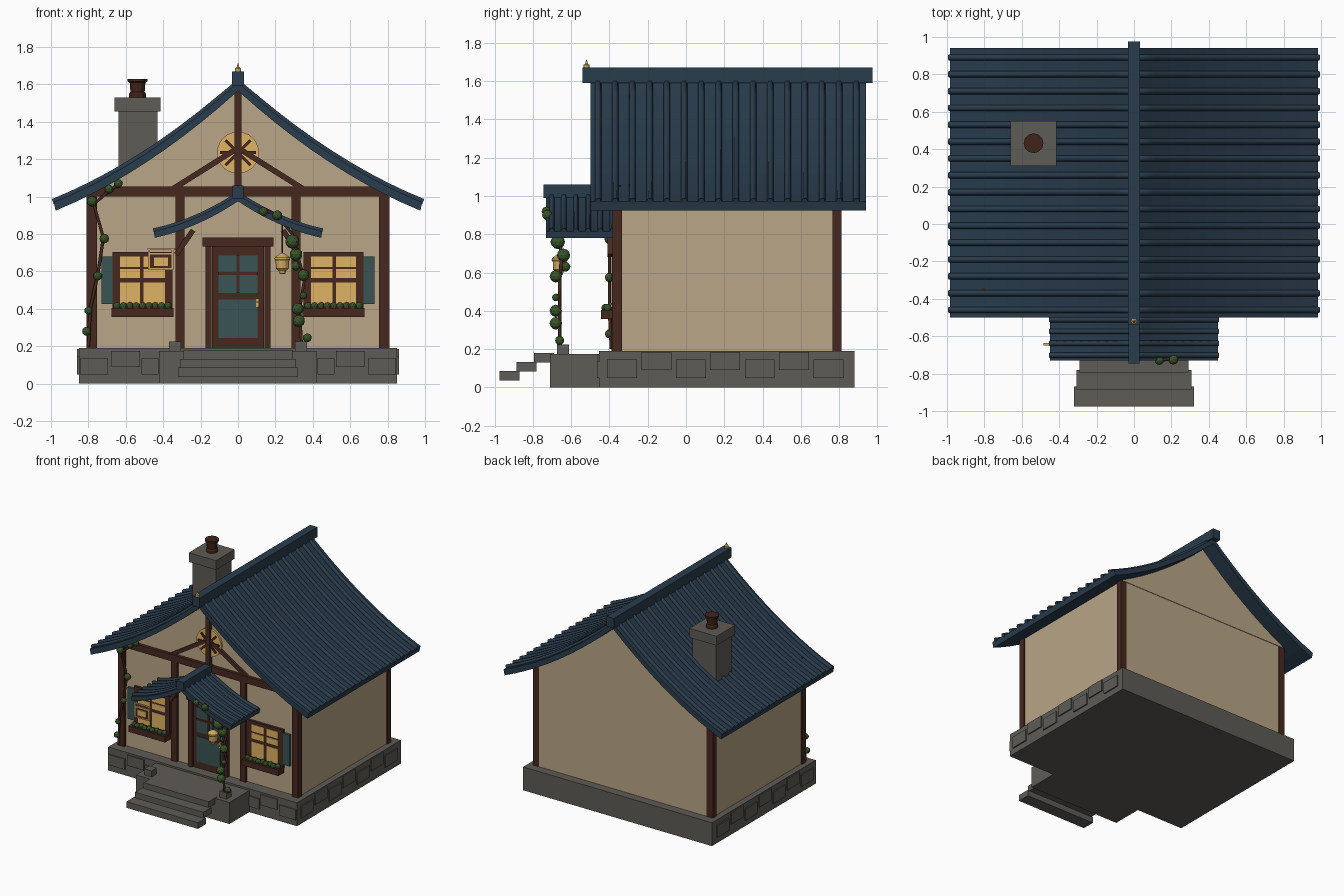
import bpy, bmesh, math
from mathutils import Vector, Matrix

if "Cube" in bpy.data.objects:
    bpy.data.objects.remove(bpy.data.objects["Cube"])


def material(name, *rgb):
    m = bpy.data.materials.new(name)
    m.use_nodes = True
    colour = [(c / 255) ** 2.2 for c in rgb] + [1]
    m.diffuse_color = colour
    shader = m.node_tree.nodes["Principled BSDF"]
    shader.inputs["Base Color"].default_value = colour
    shader.inputs["Roughness"].default_value = 0.9
    return m


PLASTER = material("plaster", 184, 164, 134)
STONE = material("stone", 95, 92, 87)
TIMBER = material("timber", 72, 45, 36)
SLATE = material("blue_slate", 45, 62, 77)
TEAL = material("teal_paint", 60, 84, 84)
GLOW = material("warm_window", 222, 178, 100)
BRASS = material("brass", 208, 168, 98)
LEAF = material("leaf_green", 60, 86, 46)
CLAY = material("dark_clay", 66, 40, 30)


def finish(name, bm, mat):
    mesh = bpy.data.meshes.new(name)
    bmesh.ops.recalc_face_normals(bm, faces=bm.faces)
    bm.to_mesh(mesh)
    bm.free()
    mesh.materials.append(mat)
    obj = bpy.data.objects.new(name, mesh)
    bpy.context.collection.objects.link(obj)
    return obj


def box(name, mat, x, y, z):
    """Box from (low, high) pairs."""
    bm = bmesh.new()
    bmesh.ops.create_cube(bm, size=1)
    for v in bm.verts:
        v.co = [(a + b) / 2 + c * (b - a) for c, (a, b) in zip(v.co, (x, y, z))]
    return finish(name, bm, mat)


def side(s, a, b):
    """Mirror a range of x to the side s."""
    return tuple(sorted((s * a, s * b)))


def bar(name, mat, p, q, width, y):
    """Straight bar between two (x, z) points."""
    (px, pz), (qx, qz) = p, q
    length = math.hypot(qx - px, qz - pz)
    obj = box(name, mat, (-length / 2, length / 2), y, (-width / 2, width / 2))
    obj.rotation_euler.y = -math.atan2(qz - pz, qx - px)
    obj.location = ((px + qx) / 2, 0, (pz + qz) / 2)


def prism(name, mat, outline, y0, y1):
    """Extrude an (x, z) outline along y."""
    bm = bmesh.new()
    face = bm.faces.new([bm.verts.new((x, y0, z)) for x, z in outline])
    out = bmesh.ops.extrude_face_region(bm, geom=[face])["geom"]
    bmesh.ops.translate(bm, vec=(0, y1 - y0, 0),
                        verts=[v for v in out if isinstance(v, bmesh.types.BMVert)])
    return finish(name, bm, mat)


def lathe(name, mat, centre, profile, sides=12):
    """Turn a (radius, height) profile about a vertical axis."""
    bm = bmesh.new()
    verts = [bm.verts.new((r, 0, z)) for r, z in profile]
    edges = [bm.edges.new(pair) for pair in zip(verts, verts[1:])]
    bmesh.ops.spin(bm, geom=verts + edges, axis=(0, 0, 1), cent=(0, 0, 0),
                   angle=math.tau, steps=sides, use_duplicate=False)
    bmesh.ops.remove_doubles(bm, verts=bm.verts, dist=0.0005)
    finish(name, bm, mat).location = centre


def tubes(name, mat, paths, radius):
    curve = bpy.data.curves.new(name, "CURVE")
    curve.dimensions = "3D"
    curve.bevel_depth, curve.bevel_resolution = radius, 1
    curve.use_fill_caps = True
    for path in paths:
        spline = curve.splines.new("POLY")
        spline.points.add(len(path) - 1)
        for point, co in zip(spline.points, path):
            point.co = (*co, 1)
    curve.materials.append(mat)
    bpy.context.collection.objects.link(bpy.data.objects.new(name, curve))


def leaves(name, spots):
    """Clumps of foliage from (x, y, z, radius)."""
    bm = bmesh.new()
    for x, y, z, r in spots:
        bmesh.ops.create_icosphere(bm, subdivisions=2, radius=r,
                                   matrix=Matrix.Translation((x, y, z)))
    finish(name, bm, LEAF)


# Swept roofs
def slope(x, half, top, eave, sag):
    t = abs(x) / half
    return top - (top - eave) * t - 4 * sag * t * (1 - t)


def roof(name, half, top, eave, sag, thick, y0, y1, ribs, radius):
    n = 10
    xs = [half * i / n for i in range(-n, n + 1)]
    upper = [(x, slope(x, half, top, eave, sag)) for x in xs]
    lower = [(x * 0.99, z - thick) for x, z in upper]
    prism(name, SLATE, upper + lower[::-1], y0, y1)
    gap = (y1 - y0) / ribs
    rows = [y0 + gap * (i + 0.45) for i in range(ribs)]
    tubes(name + "_ribs", SLATE, [[(x * 1.005, y, z + 0.003) for x, z in upper] for y in rows], radius)
    return lower


under = roof("main_roof", 0.985, 1.61, 0.97, 0.06, 0.045, -0.5, 0.94, 16, 0.017)
roof("porch_roof", 0.45, 1.01, 0.815, 0.025, 0.035, -0.73, -0.35, 6, 0.014)
box("main_ridge", SLATE, (-0.033, 0.033), (-0.54, 0.975), (1.59, 1.67))
box("porch_ridge", SLATE, (-0.03, 0.03), (-0.745, -0.35), (0.99, 1.06))
lathe("ridge_finial", BRASS, (0, -0.52, 1.67), [(0, 0), (0.016, 0), (0.016, 0.015), (0.008, 0.02), (0, 0.045)])

# Walls and gables
box("walls", PLASTER, (-0.8, 0.8), (-0.36, 0.81), (0.18, 1.0))
gable = [(-0.8, 1.0)] + [p for p in under if abs(p[0]) < 0.79] + [(0.8, 1.0)]
prism("front_gable", PLASTER, gable, -0.36, -0.33)
prism("back_gable", PLASTER, gable, 0.77, 0.815)

# Stone base, with raised blocks on the front and sides
box("foundation", STONE, (-0.85, 0.85), (-0.455, 0.88), (0, 0.19))
for s in (-1, 1):
    for i in range(7):
        y, z = -0.335 + 0.18 * i, 0.05 + 0.04 * (i % 2)
        box("side_block", STONE, side(s, 0.84, 0.86), (y - 0.078, y + 0.078), (z, z + 0.095))
    for i, x in enumerate((0.47, 0.6, 0.77)):
        z = 0.05 + 0.04 * (i % 2)
        w = 0.045 if i == 0 else 0.075
        box("front_block", STONE, side(s, x - w, x + w), (-0.465, -0.44), (z, z + 0.085))
    box("porch_pedestal", STONE, side(s, 0.305, 0.37), (-0.675, -0.61), (0.17, 0.225))
box("porch_floor", STONE, (-0.42, 0.42), (-0.71, -0.45), (0, 0.175))
for i in range(3):
    w, y, z = 0.322 - 0.015 * i, -0.975 + 0.09 * i, 0.035 + 0.047 * i
    box("step", STONE, (-w, w), (y, y + 0.105), (z, z + 0.05))

# Chimney
box("chimney_shaft", STONE, (-0.64, -0.43), (0.33, 0.53), (1.0, 1.46))
box("chimney_cap", STONE, (-0.66, -0.415), (0.31, 0.55), (1.455, 1.53))
lathe("chimney_pot", CLAY, (-0.537, 0.432, 1.52),
      [(0, 0), (0.045, 0), (0.045, 0.03), (0.038, 0.04), (0.042, 0.09), (0.053, 0.095), (0.053, 0.11), (0, 0.11)])

# Timber frame
BEAM = (-0.385, -0.34)
for s in (-1, 1):
    for y in ((-0.385, -0.335), (0.765, 0.812)):
        box("corner_post", TIMBER, side(s, 0.755, 0.81), y, (0.18, 1.0))
    box("front_post", TIMBER, side(s, 0.285, 0.335), (-0.38, -0.34), (0.18, 1.01))
    bar("gable_brace", TIMBER, (0, 1.26), (s * 0.35, 1.04), 0.03, (-0.38, -0.35))
    bar("porch_brace", TIMBER, (s * 0.33, 0.69), (s * 0.24, 0.82), 0.028, (-0.41, -0.37))
box("tie_beam", TIMBER, (-0.81, 0.81), BEAM, (1.0, 1.055))
box("king_post", TIMBER, (-0.018, 0.018), (-0.39, -0.35), (1.04, 1.57))

# Round gable window
bm = bmesh.new()
bmesh.ops.create_cone(bm, cap_ends=True, segments=24, radius1=0.112, radius2=0.112, depth=0.03,
                      matrix=Matrix.Translation((0, -0.36, 1.235)) @ Matrix.Rotation(math.pi / 2, 4, "X"))
finish("round_window", bm, GLOW)
for i in range(4):
    d = Vector((math.cos(i * math.pi / 4), math.sin(i * math.pi / 4))) * 0.095
    c = Vector((0, 1.235))
    bar("window_spoke", TIMBER, c - d, c + d, 0.016, (-0.384, -0.37))

# Door
for s in (-1, 1):
    box("door_jamb", TIMBER, side(s, 0.143, 0.175), (-0.39, -0.35), (0.18, 0.74))
box("door_leaf", TIMBER, (-0.14, 0.14), (-0.375, -0.35), (0.18, 0.735))
box("door_header", TIMBER, (-0.19, 0.19), (-0.4, -0.35), (0.733, 0.78))
for z in ((0.485, 0.685), (0.245, 0.45)):
    box("door_panel", TEAL, (-0.105, 0.105), (-0.381, -0.37), z)
box("door_glazing_upright", TIMBER, (-0.008, 0.008), (-0.385, -0.37), (0.485, 0.685))
box("door_glazing_rail", TIMBER, (-0.105, 0.105), (-0.385, -0.37), (0.58, 0.596))
box("door_plate", BRASS, (0.097, 0.113), (-0.385, -0.37), (0.41, 0.455))
box("door_handle", BRASS, (0.09, 0.113), (-0.398, -0.38), (0.43, 0.442))

# Front windows with shutter and flower box
for s in (-1, 1):
    box("window_frame", TIMBER, side(s, 0.35, 0.67), (-0.38, -0.35), (0.39, 0.705))
    for x in ((0.39, 0.504), (0.524, 0.63)):
        for z in ((0.42, 0.54), (0.565, 0.612), (0.624, 0.68)):
            box("window_pane", GLOW, side(s, *x), (-0.384, -0.375), z)
    box("shutter", TEAL, side(s, 0.672, 0.73), (-0.38, -0.355), (0.425, 0.68))
    box("flower_box", TIMBER, side(s, 0.345, 0.675), (-0.445, -0.37), (0.357, 0.405))
    leaves("flower_box_plants", [(s * (0.375 + 0.034 * i), -0.41 - 0.012 * (i % 2), 0.415, 0.021) for i in range(9)])

# Hanging sign and lantern
SIGN = (-0.65, -0.635)
box("sign_rail", BRASS, (-0.485, -0.335), SIGN, (0.715, 0.724))
box("sign_board", TIMBER, (-0.47, -0.355), (-0.645, -0.64), (0.61, 0.695))
box("sign_plate", GLOW, (-0.45, -0.373), SIGN, (0.63, 0.675))
for z in (0.608, 0.69):
    box("sign_edge", BRASS, (-0.48, -0.345), SIGN, (z, z + 0.01))
for x in (-0.48, -0.355):
    box("sign_edge", BRASS, (x, x + 0.01), SIGN, (0.608, 0.72))
tubes("lantern_cord", TIMBER, [[(0.237, -0.66, 0.69), (0.237, -0.66, 0.88)]], 0.004)
lathe("lantern", BRASS, (0.237, -0.66, 0.585),
      [(0, 0), (0.016, 0.003), (0.02, 0.018), (0.034, 0.03), (0.036, 0.07), (0.042, 0.08), (0.04, 0.09), (0.014, 0.11), (0, 0.115)])

# Climbing vines
tubes("vine_stems", TIMBER, [
    [(-0.8, -0.39, 0.2), (-0.79, -0.4, 0.4), (-0.75, -0.4, 0.58), (-0.72, -0.4, 0.78),
     (-0.77, -0.4, 0.96), (-0.69, -0.4, 1.03), (-0.62, -0.4, 1.08)],
    [(0.34, -0.66, 0.2), (0.33, -0.66, 0.4), (0.355, -0.66, 0.56), (0.32, -0.65, 0.68),
     (0.29, -0.66, 0.8), (0.21, -0.72, 0.9), (0.13, -0.73, 0.93)]], 0.009)
leaves("wall_vine_leaves", [(x, -0.4, z, r) for x, z, r in (
    (-0.81, 0.28, 0.024), (-0.8, 0.39, 0.022), (-0.75, 0.575, 0.024), (-0.715, 0.775, 0.026),
    (-0.78, 0.975, 0.028), (-0.69, 1.04, 0.024), (-0.64, 1.07, 0.024))])
leaves("porch_vine_leaves", [
    (0.37, -0.66, 0.245, 0.024), (0.325, -0.68, 0.335, 0.033), (0.32, -0.68, 0.4, 0.032),
    (0.35, -0.68, 0.47, 0.02), (0.35, -0.68, 0.58, 0.032), (0.31, -0.63, 0.63, 0.026),
    (0.31, -0.64, 0.69, 0.035), (0.29, -0.67, 0.76, 0.038), (0.21, -0.725, 0.9, 0.027),
    (0.135, -0.73, 0.92, 0.024)])
